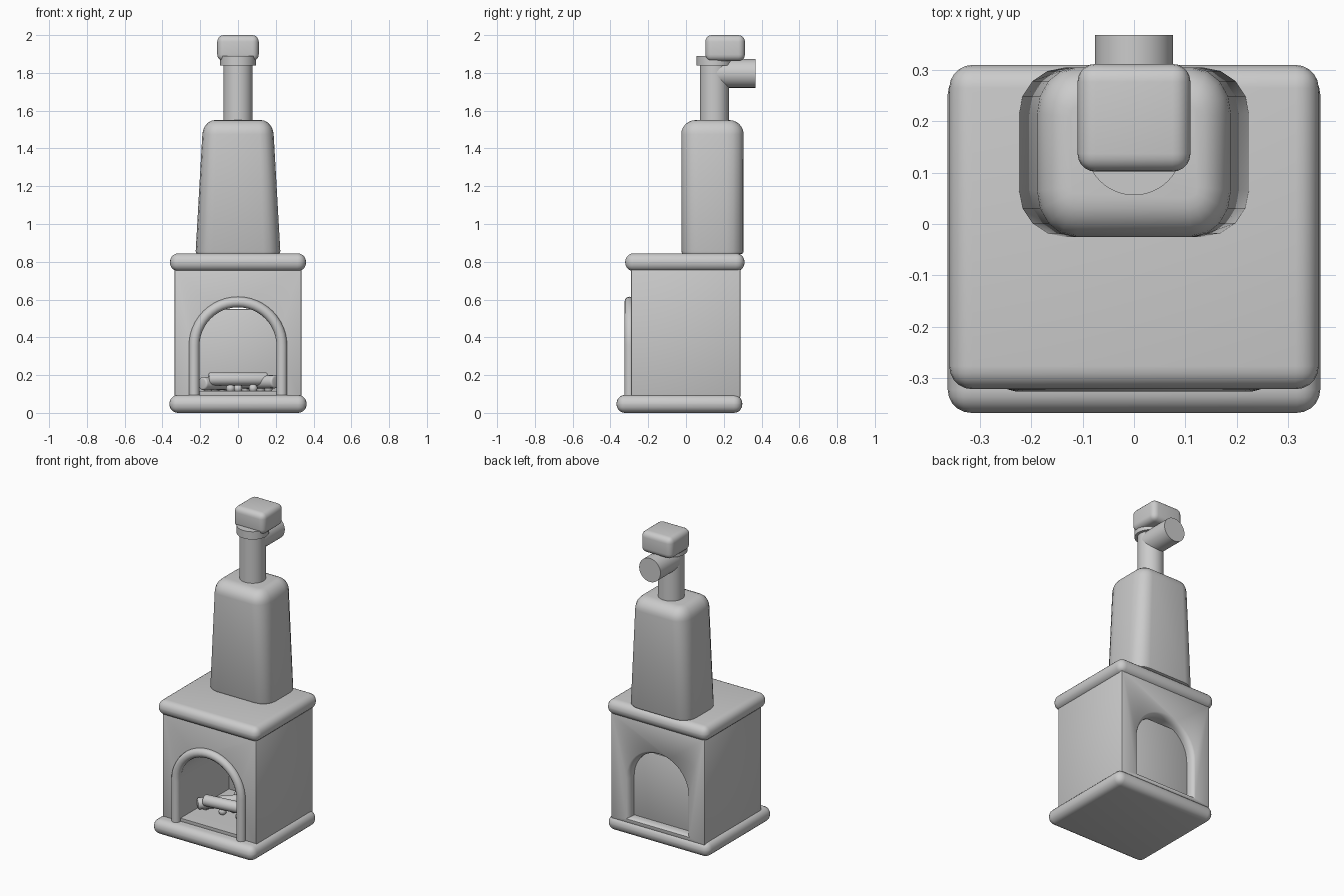
import bpy, bmesh, math
from mathutils import Vector

if "Cube" in bpy.data.objects:
    bpy.data.objects.remove(bpy.data.objects["Cube"])

stone = bpy.data.materials.new("stone_grey")
stone.use_nodes = True
GREY = (0.6, 0.6, 0.6, 1)
stone.diffuse_color = GREY
stone.node_tree.nodes["Principled BSDF"].inputs["Base Color"].default_value = GREY


def activate(obj):
    bpy.ops.object.select_all(action="DESELECT")
    obj.select_set(True)
    bpy.context.view_layer.objects.active = obj


def finish(obj, angle=35):
    obj.data.materials.append(stone)
    activate(obj)
    bpy.ops.object.shade_smooth_by_angle(angle=math.radians(angle))
    return obj


def from_bmesh(name, bm):
    bmesh.ops.recalc_face_normals(bm, faces=bm.faces)
    mesh = bpy.data.meshes.new(name)
    bm.to_mesh(mesh)
    bm.free()
    obj = bpy.data.objects.new(name, mesh)
    bpy.context.collection.objects.link(obj)
    return obj


def bevel(bm, edges, width, segments):
    bmesh.ops.bevel(bm, geom=edges, offset=width, segments=segments,
                    profile=0.5, affect="EDGES", clamp_overlap=True)


def box(name, lo, hi, width=0.0, segments=5):
    bm = bmesh.new()
    bmesh.ops.create_cube(bm, size=1)
    lo, hi = Vector(lo), Vector(hi)
    for v in bm.verts:
        v.co = (lo + hi) / 2 + v.co * (hi - lo)
    if width:
        bevel(bm, bm.edges[:], width, segments)
    return from_bmesh(name, bm)


def rod(name, start, end, radius, sides=32, rim=0.0):
    start, end = Vector(start), Vector(end)
    axis = end - start
    bm = bmesh.new()
    bmesh.ops.create_cone(bm, cap_ends=True, segments=sides, radius1=radius,
                          radius2=radius, depth=axis.length)
    if rim:
        caps = {e for f in bm.faces if len(f.verts) > 4 for e in f.edges}
        bevel(bm, list(caps), rim, 3)
    turn = axis.to_track_quat("Z", "Y")
    for v in bm.verts:
        v.co = (start + end) / 2 + turn @ v.co
    return finish(from_bmesh(name, bm))


def arch(radius, floor, spring, steps=24):
    """Outline of a round arch, from one foot over to the other."""
    arc = [(radius * math.cos(math.pi * i / steps),
            spring + radius * math.sin(math.pi * i / steps)) for i in range(steps + 1)]
    return [(radius, floor)] + arc + [(-radius, floor)]


def arch_solid(name, sections, spring):
    """Loft of arch outlines; each section is (y, radius, floor)."""
    bm = bmesh.new()
    rings = [[bm.verts.new((x, y, z)) for x, z in arch(r, floor, spring)]
             for y, r, floor in sections]
    bm.faces.new(rings[0])
    bm.faces.new(rings[-1])
    for a, b in zip(rings, rings[1:]):
        for i in range(len(a)):
            j = (i + 1) % len(a)
            bm.faces.new((a[i], a[j], b[j], b[i]))
    return from_bmesh(name, bm)


# Base slab and mantel with bullnose edges
finish(box("base_slab", (-0.363, -0.368, 0), (0.363, 0.298, 0.095), 0.045))
finish(box("mantel", (-0.36, -0.322, 0.75), (0.36, 0.31, 0.845), 0.045))

# Firebox with an arched tunnel that flares at the rear
firebox = box("firebox", (-0.335, -0.292, 0.08), (0.335, 0.288, 0.77), 0.008, 2)
flare = [(0.25 + 0.04 * math.sin(t), 0.205 + 0.03 * (1 - math.cos(t)), 0.115 - 0.015 * (1 - math.cos(t)))
         for t in [math.pi / 2 * i / 5 for i in range(6)]]
cutter = arch_solid("tunnel_cutter", [(-0.4, 0.205, 0.115)] + flare + [(0.4, 0.235, 0.1)], 0.365)
cut = firebox.modifiers.new("tunnel", "BOOLEAN")
cut.object = cutter
cut.solver = "EXACT"
activate(firebox)
bpy.ops.object.modifier_apply(modifier="tunnel")
bpy.data.objects.remove(cutter)
finish(firebox)

# Fireback panel closing most of the tunnel
finish(box("fireback", (-0.215, 0.2, 0.1), (0.215, 0.235, 0.55), 0.008, 2))

# Rounded trim around the front opening
curve = bpy.data.curves.new("arch_trim", "CURVE")
curve.dimensions = "3D"
curve.bevel_depth = 0.028
curve.bevel_resolution = 4
curve.use_fill_caps = True
path = arch(0.232, 0.08, 0.355)
spline = curve.splines.new("POLY")
spline.points.add(len(path) - 1)
for point, (x, z) in zip(spline.points, path):
    point.co = (x, -0.298, z, 1)
trim = bpy.data.objects.new("arch_trim", curve)
bpy.context.collection.objects.link(trim)
activate(trim)
bpy.ops.object.convert(target="MESH")
finish(bpy.context.object)

# Logs and embers
rod("front_log", (-0.155, -0.12, 0.18), (0.155, -0.08, 0.18), 0.035, 16, 0.01)
rod("left_log", (0.2, -0.14, 0.165), (-0.06, 0.1, 0.16), 0.035, 16, 0.01)
rod("right_log", (-0.19, -0.14, 0.155), (0.06, 0.1, 0.16), 0.035, 16, 0.01)
for i in range(9):
    bm = bmesh.new()
    bmesh.ops.create_icosphere(bm, subdivisions=2, radius=0.024)
    for v in bm.verts:
        v.co += Vector((-0.16 + 0.04 * i, -0.1 + 0.06 * (i % 3), 0.13))
    finish(from_bmesh(f"ember_{i + 1}", bm), 60)

# Tapered hood: rounded corners, soft top edge
bm = bmesh.new()
bmesh.ops.create_cube(bm, size=1)
for v in bm.verts:
    v.co = Vector((v.co.x * 0.45, 0.14 + v.co.y * 0.33, 1.195 + v.co.z * 0.71))
upright = [e for e in bm.edges if abs(e.verts[0].co.z - e.verts[1].co.z) > 0.1]
bevel(bm, upright, 0.09, 4)
rim = [e for e in bm.edges if min(v.co.z for v in e.verts) > 1.54]
bevel(bm, rim, 0.075, 6)
foot = [e for e in bm.edges if max(v.co.z for v in e.verts) < 0.85]
bevel(bm, foot, 0.015, 2)
for v in bm.verts:
    v.co.x *= 1 - 0.18 * (v.co.z - 0.84) / 0.71
finish(from_bmesh("hood", bm))

# Flue pipe, collar, side outlet and cap
rod("flue_pipe", (0, 0.15, 1.52), (0, 0.15, 1.87), 0.077, 48)
rod("flue_collar", (0, 0.15, 1.84), (0, 0.15, 1.89), 0.094, 48)
rod("side_outlet", (0, 0.15, 1.797), (0, 0.368, 1.797), 0.076, 48)
finish(box("flue_cap", (-0.11, 0.102, 1.862), (0.11, 0.312, 2.0), 0.035))
